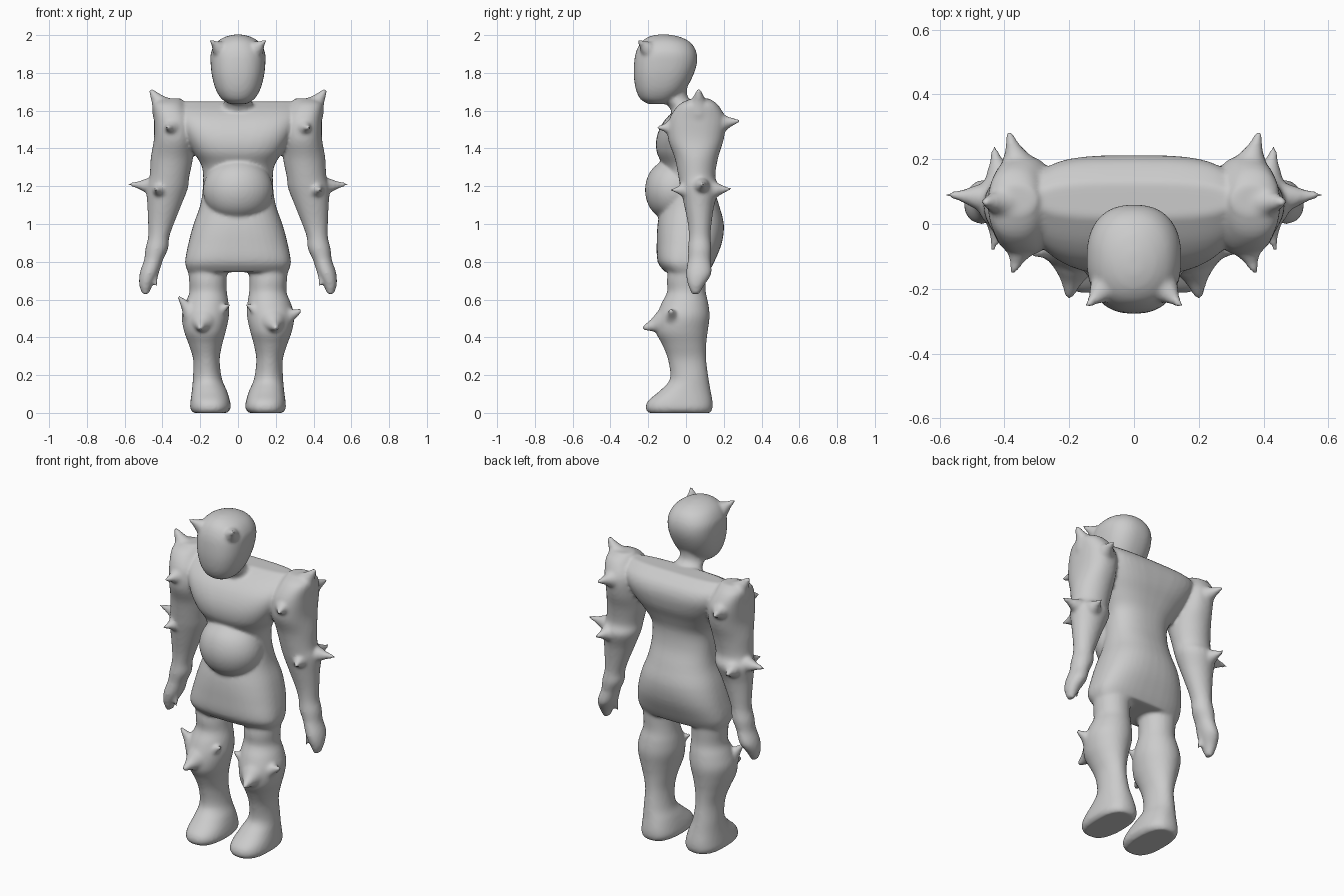
import bpy, bmesh, math
from mathutils import Vector, Matrix

parts = []
SEG = 40


def catmull(a, b, c, d, t):
    return [0.5 * (2*q + (r-p)*t + (2*p-5*q+4*r-s)*t*t + (3*q-p-3*r+s)*t**3)
            for p, q, r, s in zip(a, b, c, d)]


def loft(name, rows, side=1, matrix=None):
    """Closed body from horizontal superellipse rows: z, x, y_front, y_back, half_width, power."""
    fine = []
    for i in range(len(rows) - 1):
        a, b = rows[max(i - 1, 0)], rows[i]
        c, d = rows[i + 1], rows[min(i + 2, len(rows) - 1)]
        fine += [catmull(a, b, c, d, k / 4) for k in range(4)]
    fine.append(rows[-1])
    bm = bmesh.new()
    rings = []
    for z, x, y0, y1, rx, n in fine:
        ring = []
        for k in range(SEG):
            t = 2 * math.pi * k / SEG
            ct, st = math.cos(t), math.sin(t)
            px = math.copysign(abs(ct) ** (2 / n), ct) * rx
            py = math.copysign(abs(st) ** (2 / n), st) * (y1 - y0) / 2
            co = Vector((x + px, (y0 + y1) / 2 + py, z))
            if matrix:
                co = matrix @ co
            co.x *= side
            ring.append(bm.verts.new(co))
        rings.append(ring)
    for lo, hi in zip(rings, rings[1:]):
        for k in range(SEG):
            j = (k + 1) % SEG
            bm.faces.new((lo[k], lo[j], hi[j], hi[k]))
    bm.faces.new(rings[0][::-1])
    bm.faces.new(rings[-1])
    bmesh.ops.recalc_face_normals(bm, faces=bm.faces)
    me = bpy.data.meshes.new(name)
    bm.to_mesh(me)
    bm.free()
    ob = bpy.data.objects.new(name, me)
    bpy.context.collection.objects.link(ob)
    parts.append(ob)


def spike(name, base, tip, r, side=1):
    """Concave horn from base to tip."""
    base, tip = Vector(base), Vector(tip)
    d = tip - base
    m = Matrix.Translation(base) @ d.to_track_quat('Z', 'Y').to_matrix().to_4x4()
    L = d.length + 0.008
    rows = [(L * f, 0, -r * k, r * k, r * k, 2)
            for f, k in ((0, 1), (.3, .78), (.6, .42), (.85, .23), (1, .12))]
    loft(name, rows, side, m)


# torso and skirt
loft("torso", [
    (.745, 0, -.11, .12, .265, 2.8), (.80, 0, -.15, .15, .28, 2.8),
    (.90, 0, -.155, .19, .262, 2.6), (1.0, 0, -.15, .20, .235, 2.4),
    (1.1, 0, -.13, .175, .20, 2.3), (1.2, 0, -.11, .145, .186, 2.3),
    (1.3, 0, -.12, .14, .19, 2.4), (1.38, 0, -.155, .165, .235, 2.7),
    (1.46, 0, -.155, .20, .28, 3), (1.54, 0, -.12, .212, .31, 3.5),
    (1.60, 0, -.06, .19, .32, 3.5), (1.648, 0, .02, .13, .30, 3)])

# round belly
loft("belly", [(1.18 + .17 * math.sin(a), 0, -.06 - .157 * math.cos(a), -.06 + .157 * math.cos(a),
                .185 * math.cos(a), 2) for a in [math.radians(v) for v in (-85, -65, -40, -20, 0, 20, 40, 65, 85)]])

# neck and head
loft("neck", [(1.55, 0, -.06, .13, .12, 2), (1.62, 0, -.09, .08, .085, 2),
              (1.67, 0, -.14, .01, .07, 2), (1.74, 0, -.17, .01, .08, 2)])
loft("head", [(1.635, 0, -.20, -.10, .045, 2), (1.66, 0, -.24, -.055, .085, 2.2),
              (1.71, 0, -.265, -.005, .117, 2.3), (1.78, 0, -.276, .035, .137, 2.4),
              (1.85, 0, -.275, .058, .145, 2.4), (1.91, 0, -.265, .055, .143, 2.3),
              (1.96, 0, -.24, .025, .115, 2.2), (1.99, 0, -.20, -.03, .07, 2),
              (2.003, 0, -.15, -.09, .02, 2)])

for s, label in ((1, "left"), (-1, "right")):
    spike("brow_horn_" + label, (.085, -.19, 1.915), (.143, -.252, 1.97), .05, s)

    # arm with shoulder and hand
    loft("arm_" + label, [
        (1.665, .36, .03, .12, .06, 2), (1.63, .365, -.04, .17, .085, 2.3),
        (1.55, .345, -.09, .21, .10, 2.4), (1.45, .34, -.095, .20, .105, 2.3),
        (1.35, .35, -.06, .17, .112, 2), (1.25, .363, -.04, .155, .105, 2),
        (1.19, .375, -.03, .175, .11, 2), (1.1, .39, -.01, .15, .09, 2),
        (1.0, .408, .01, .135, .068, 2), (.93, .42, .015, .13, .056, 2),
        (.87, .43, .01, .135, .06, 2), (.81, .447, .01, .13, .05, 2),
        (.74, .47, 0, .135, .05, 2), (.68, .487, .01, .10, .036, 2),
        (.63, .49, .03, .07, .018, 2)], s)
    spike("thumb_" + label, (.45, .06, .78), (.433, .03, .67), .035, s)

    # shoulder and elbow spikes
    for n, b, t, r in (
            ("shoulder_top", (.37, .065, 1.58), (.46, .068, 1.705), .085),
            ("shoulder_front", (.345, -.05, 1.51), (.372, -.148, 1.51), .055),
            ("shoulder_back", (.35, .15, 1.53), (.385, .277, 1.545), .065),
            ("elbow_outer", (.44, .08, 1.20), (.575, .09, 1.21), .05),
            ("elbow_front", (.41, .01, 1.18), (.435, -.075, 1.18), .045),
            ("elbow_back", (.41, .13, 1.18), (.432, .232, 1.185), .05)):
        spike(n + "_spike_" + label, b, t, r, s)

    # leg and foot
    loft("leg_" + label, [
        (0, .148, -.20, .13, .09, 2.5), (.025, .146, -.213, .14, .107, 2.5),
        (.065, .147, -.20, .14, .104, 2.4), (.12, .152, -.135, .13, .092, 2.2),
        (.18, .162, -.085, .12, .077, 2), (.28, .167, -.095, .107, .07, 2),
        (.36, .172, -.125, .107, .088, 2), (.43, .175, -.16, .115, .11, 2),
        (.51, .173, -.155, .125, .125, 2), (.58, .165, -.13, .118, .115, 2),
        (.64, .158, -.10, .105, .099, 2), (.71, .16, -.10, .105, .10, 2),
        (.85, .16, -.08, .11, .11, 2)], s)

    # knee guard points
    outer_tip = (.33, -.08, .54) if s > 0 else (.31, -.09, .61)
    spike("knee_front_spike_" + label, (.18, -.09, .485), (.20, -.222, .45), .085, s)
    spike("knee_outer_spike_" + label, (.215, -.06, .49), outer_tip, .07, s)
    spike("knee_inner_spike_" + label, (.15, -.08, .50), (.05, -.10, .572), .06, s)

# fuse all parts into one smooth skin
bpy.ops.object.select_all(action='DESELECT')
for ob in parts:
    ob.select_set(True)
bpy.context.view_layer.objects.active = parts[0]
bpy.ops.object.join()
figure = bpy.context.object
figure.name = "armoured_figure"
rem = figure.modifiers.new("fuse", 'REMESH')
rem.mode = 'VOXEL'
rem.voxel_size = 0.01
smo = figure.modifiers.new("soften", 'SMOOTH')
smo.factor = 0.5
smo.iterations = 5
for m in ("fuse", "soften"):
    bpy.ops.object.modifier_apply(modifier=m)
bpy.ops.object.shade_smooth()
